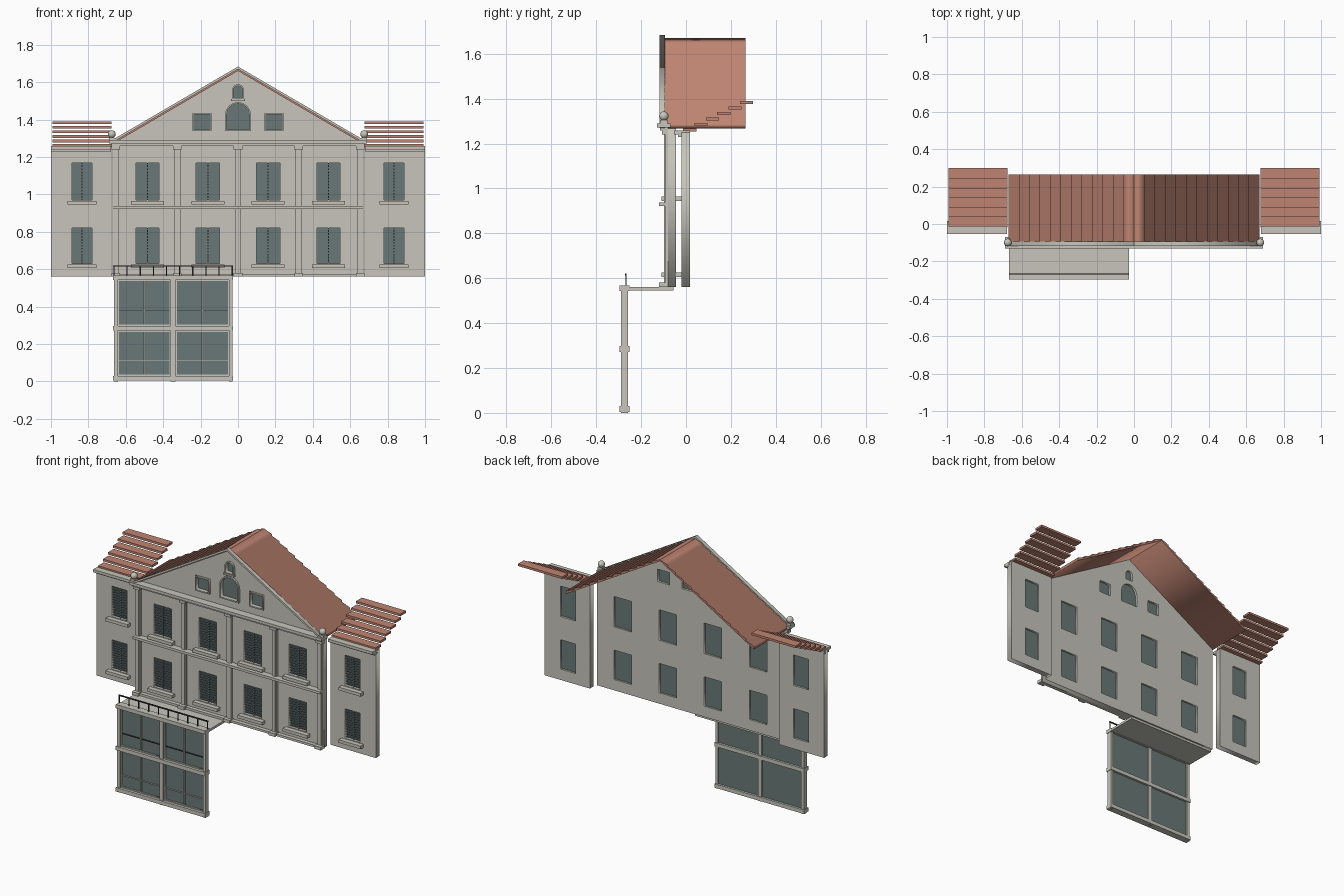
import bpy, math

cube = bpy.data.objects.get("Cube")
if cube:
    bpy.data.objects.remove(cube, do_unlink=True)


def material(name, r, g, b):
    m = bpy.data.materials.new(name)
    m.use_nodes = True
    m.diffuse_color = (r, g, b, 1)
    m.node_tree.nodes["Principled BSDF"].inputs["Base Color"].default_value = (r, g, b, 1)
    return m


STONE = material("pale_stone", 0.57, 0.56, 0.50)
TILE = material("terracotta", 0.52, 0.235, 0.17)
GLASS = material("grey_green_glass", 0.14, 0.19, 0.185)
IRON = material("dark_iron", 0.03, 0.035, 0.035)


def link(name, mesh, mat):
    ob = bpy.data.objects.new(name, mesh)
    bpy.context.collection.objects.link(ob)
    mesh.materials.clear()
    mesh.materials.append(mat)
    return ob


def panel(name, loops, y0, y1, mat):
    """Extrude an x-z outline (first loop) with holes (other loops) along y."""
    cu = bpy.data.curves.new(name, "CURVE")
    cu.dimensions, cu.fill_mode = "2D", "BOTH"
    cu.extrude = (y1 - y0) / 2
    for loop in loops:
        sp = cu.splines.new("POLY")
        sp.points.add(len(loop) - 1)
        for p, (x, z) in zip(sp.points, loop):
            p.co = (x, z, 0, 1)
        sp.use_cyclic_u = True
    tmp = bpy.data.objects.new(name + "_outline", cu)
    bpy.context.collection.objects.link(tmp)
    deps = bpy.context.evaluated_depsgraph_get()
    mesh = bpy.data.meshes.new_from_object(tmp.evaluated_get(deps))
    bpy.data.objects.remove(tmp, do_unlink=True)
    ob = link(name, mesh, mat)
    ob.rotation_euler.x = math.pi / 2
    ob.location.y = (y0 + y1) / 2
    return ob


def box(name, x0, x1, y0, y1, z0, z1, mat=STONE):
    mesh = bpy.data.meshes.new(name)
    v = [(x, y, z) for x in (x0, x1) for y in (y0, y1) for z in (z0, z1)]
    f = [(0, 1, 3, 2), (4, 6, 7, 5), (0, 4, 5, 1), (2, 3, 7, 6), (0, 2, 6, 4), (1, 5, 7, 3)]
    mesh.from_pydata(v, [], f)
    return link(name, mesh, mat)


def rect(x, z0, w, z1):
    return [(x - w / 2, z0), (x + w / 2, z0), (x + w / 2, z1), (x - w / 2, z1)]


def arch(x, z0, w, z1):
    r = w / 2
    arc = [(x + r * math.cos(a), z1 - r + r * math.sin(a))
           for a in [math.pi * i / 12 for i in range(13)]]
    return [(x - r, z0), (x + r, z0)] + arc


FLOORS = [(0.63, 0.82), (0.97, 1.167)]


def louvred_window(name, x, w, z0, z1, front, back):
    mid = (front + back) / 2
    box(name + "_glass", x - w / 2, x + w / 2, mid, mid + 0.006, z0, z1, GLASS)
    box(name + "_stile", x - 0.003, x + 0.003, mid - 0.01, mid, z0, z1, GLASS)
    n = 12
    for i in range(n):
        z = z0 + (i + 0.5) * (z1 - z0) / n
        box(name + "_slat", x - w / 2, x + w / 2, mid - 0.008, mid, z - 0.003, z + 0.003, GLASS)
    box(name + "_sill", x - w / 2 - 0.025, x + w / 2 + 0.025, front - 0.03, front, z0 - 0.025, z0 - 0.005)


# Main facade with gable, pierced by windows
FRONT, BACK = -0.08, -0.045
bays = [-0.484, -0.161, 0.161, 0.484]
holes = [rect(x, a, 0.125, b) for x in bays for a, b in FLOORS]
attic = [("attic_left", rect, 0.193, 1.347, 0.085, 1.427),
         ("attic_right", rect, -0.193, 1.347, 0.085, 1.427),
         ("attic_arch", arch, 0, 1.347, 0.122, 1.485),
         ("attic_top", arch, 0, 1.515, 0.05, 1.58)]
for name, shape, x, z0, w, z1 in attic:
    hole = shape(x, z0, w, z1)
    holes.append(hole)
    panel(name + "_glass", [hole], -0.065, -0.059, GLASS)
    panel(name + "_frame", [shape(x, z0 - 0.008, w + 0.016, z1 + 0.008), hole], FRONT - 0.012, FRONT, STONE)
box("attic_top_sill", -0.038, 0.038, FRONT - 0.018, FRONT, 1.5, 1.51)
gable = [(-0.67, 0.56), (0.67, 0.56), (0.67, 1.275), (0, 1.665), (-0.67, 1.275)]
panel("main_wall", [gable] + holes, FRONT, BACK, STONE)
for x in bays:
    for a, b in FLOORS:
        louvred_window("main_window", x, 0.125, a, b, FRONT, BACK)

# Pilasters and horizontal mouldings
for x in (-0.653, -0.325, 0, 0.325, 0.653):
    box("pilaster", x - 0.017, x + 0.017, -0.094, FRONT, 0.56, 1.26)
    box("pilaster_face", x - 0.010, x + 0.010, -0.098, -0.094, 0.58, 1.24)
    box("pilaster_cap", x - 0.023, x + 0.023, -0.108, FRONT, 1.24, 1.262)
    box("pilaster_base", x - 0.023, x + 0.023, -0.12, FRONT, 0.56, 0.58)
box("base_band", -0.67, 0.67, -0.105, FRONT, 0.56, 0.574)
box("floor_band", -0.67, 0.67, -0.12, FRONT, 0.922, 0.938)
box("cornice_lower", -0.675, 0.675, -0.115, FRONT, 1.258, 1.272)
box("cornice_upper", -0.69, 0.69, -0.13, -0.07, 1.272, 1.29)

# Gable roof with stepped tile courses, and raking cornices
TOP, EAVE, RUN = 1.66, 1.268, 0.672
slope = math.atan2(TOP - EAVE, RUN)
COURSES = 12
for s, side in ((1, "left"), (-1, "right")):
    def at(t, h):
        return (s * RUN * t, TOP + (EAVE - TOP) * t + h / math.cos(slope))
    tiles = []
    for i in range(COURSES):
        tiles += [at(i / COURSES, 0.008), at((i + 1) / COURSES, 0.018)]
    panel("roof_" + side, [[at(0, 0)] + tiles + [at(1, 0)]], -0.093, 0.265, TILE)
    panel("raking_cornice_" + side, [[at(0, 0.008), at(0, 0.02), at(1.02, 0.02), at(1.02, 0.008)]],
          -0.118, -0.093, STONE)

    # Corner finial
    x = s * 0.675
    box("finial_plinth_" + side, x - 0.016, x + 0.016, -0.115, -0.083, 1.29, 1.305)
    bpy.ops.mesh.primitive_uv_sphere_add(segments=16, ring_count=10, radius=0.021,
                                         location=(x, -0.099, 1.322))
    ball = bpy.context.object
    ball.name = "finial_ball_" + side
    ball.data.materials.append(STONE)
    bpy.ops.object.shade_smooth_by_angle()

    # Side wing with two windows
    cx = s * 0.834
    wing = rect(s * 0.838, 0.56, 0.324, 1.25)
    panel("wing_wall_" + side, [wing] + [rect(cx, a, 0.107, b) for a, b in FLOORS], -0.02, 0.017, STONE)
    for a, b in FLOORS:
        louvred_window("wing_window_" + side, cx, 0.107, a, b, -0.02, 0.017)
    xa, xb = sorted((s * 0.68, s))
    box("wing_cornice_" + side, xa, xb, -0.053, 0.017, 1.24, 1.258)
    box("wing_cornice_bed_" + side, xa, xb, -0.035, 0.017, 1.228, 1.24)
    xa, xb = sorted((s * 0.677, s * 0.993))
    for i in range(6):
        y, z = -0.013 + 0.0505 * i, 1.254 + 0.0243 * i
        box("wing_roof_board_" + side, xa, xb, y, y + 0.059, z, z + 0.014, TILE)

# Projecting glazed bay
X0, X1 = -0.667, -0.027
for x0, x1 in ((X0 + 0.003, -0.642), (-0.36, -0.333), (-0.047, X1 - 0.003)):
    box("bay_post", x0, x1, -0.29, -0.258, 0, 0.55)
for z0, z1 in ((0.005, 0.03), (0.272, 0.297)):
    box("bay_rail", X0, X1, -0.297, -0.252, z0, z1)
box("bay_head", X0, X1, -0.297, -0.252, 0.543, 0.567)
box("bay_roof", X0, X1, -0.26, -0.055, 0.545, 0.56)
for x0, x1 in ((-0.642, -0.36), (-0.333, -0.047)):
    xm = (x0 + x1) / 2
    for z0, z1, zr, mat in ((0.03, 0.272, 0.11, STONE), (0.297, 0.543, 0.38, IRON)):
        box("bay_glass", x0, x1, -0.272, -0.266, z0, z1, GLASS)
        box("bay_mullion", xm - 0.004, xm + 0.004, -0.282, -0.272, z0, z1)
        box("bay_transom", x0, x1, -0.279, -0.272, zr - 0.002, zr + 0.002, mat)
        panel("bay_sash", [rect(xm, z0, x1 - x0, z1), rect(xm, z0 + 0.007, x1 - x0 - 0.014, z1 - 0.007)],
              -0.28, -0.272, STONE)

# Balcony railing
box("railing_top", X0, X1, -0.271, -0.264, 0.613, 0.62, IRON)
for i in range(10):
    x = X0 + 0.004 + i * (X1 - X0 - 0.008) / 9
    box("railing_post", x - 0.003, x + 0.003, -0.270, -0.265, 0.567, 0.615, IRON)
